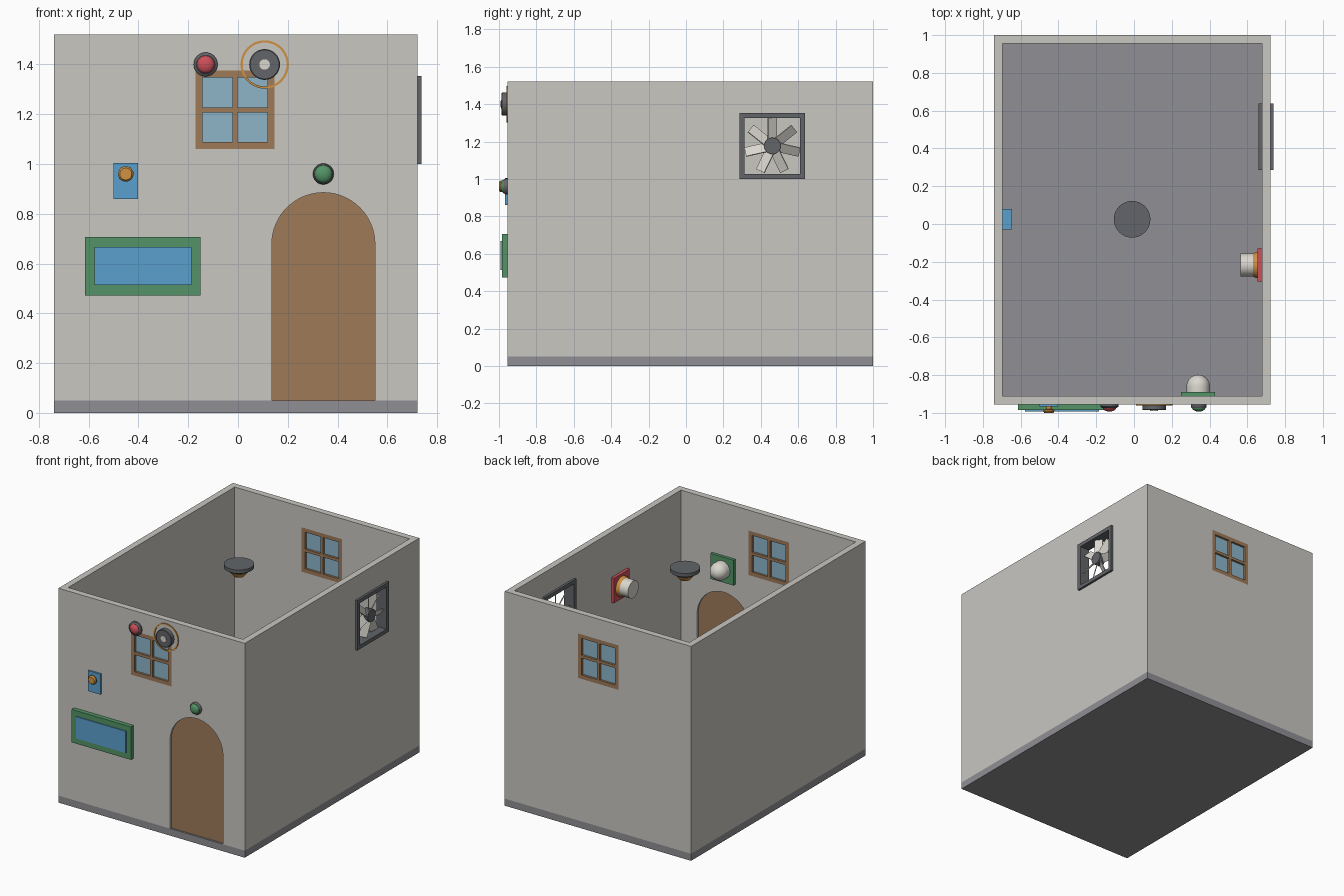
import bpy, bmesh
from math import sin, cos, pi, radians
from mathutils import Matrix, Vector

old = bpy.data.objects.get("Cube")
if old:
    bpy.data.objects.remove(old, do_unlink=True)


def material(name, hex_code):
    def linear(i):
        c = int(hex_code[i:i + 2], 16) / 255
        return c / 12.92 if c <= 0.04045 else ((c + 0.055) / 1.055) ** 2.4
    m = bpy.data.materials.new(name)
    m.use_nodes = True
    col = (linear(0), linear(2), linear(4), 1)
    m.diffuse_color = col
    m.node_tree.nodes["Principled BSDF"].inputs["Base Color"].default_value = col
    return m


WALL = material("wall plaster", "C9C7C1")
FLOOR = material("floor grey", "908F94")
WOOD = material("brown wood", "9F7B59")
GLASS = material("pale glass", "8DB5C9")
BLUE = material("blue", "5BA0CE")
GREEN = material("green", "539467")
RED = material("red", "CC505A")
ORANGE = material("orange", "CF9142")
DARK = material("dark grey", "626569")
LIGHT = material("off white", "DAD7CF")


def finish(name, bm, mat, smooth=False):
    bmesh.ops.recalc_face_normals(bm, faces=bm.faces)
    mesh = bpy.data.meshes.new(name)
    bm.to_mesh(mesh)
    bm.free()
    mesh.materials.append(mat)
    ob = bpy.data.objects.new(name, mesh)
    bpy.context.collection.objects.link(ob)
    bpy.ops.object.select_all(action='DESELECT')
    bpy.context.view_layer.objects.active = ob
    ob.select_set(True)
    if smooth:
        bpy.ops.object.shade_smooth_by_angle(angle=radians(35))
    return ob


def boxes(name, mat, *spans):
    """Each span is (x0, x1, y0, y1, z0, z1)."""
    bm = bmesh.new()
    for s in spans:
        mid = Vector([(s[i] + s[i + 1]) / 2 for i in (0, 2, 4)])
        size = [s[i + 1] - s[i] for i in (0, 2, 4)]
        bmesh.ops.create_cube(bm, size=1, matrix=Matrix.Translation(mid) @ Matrix.Diagonal((*size, 1)))
    return finish(name, bm, mat)


def lathe(name, mat, origin, axis, profile, closed=False, n=32):
    """Revolve (radius, height) points about an axis through origin."""
    bm = bmesh.new()
    rot = Vector(axis).to_track_quat('Z', 'Y')
    rings = []
    for r, h in profile:
        pts = [(r * cos(2 * pi * k / n), r * sin(2 * pi * k / n), h) for k in range(n)]
        rings.append([bm.verts.new(Vector(origin) + rot @ Vector(p)) for p in pts])
    pairs = list(zip(rings, rings[1:]))
    if closed:
        pairs.append((rings[-1], rings[0]))
    else:
        bm.faces.new(rings[0])
        bm.faces.new(rings[-1])
    for a, b in pairs:
        for k in range(n):
            j = (k + 1) % n
            bm.faces.new((a[k], a[j], b[j], b[k]))
    return finish(name, bm, mat, True)


def dome(radius, height, base):
    steps = [radians(a) for a in range(0, 90, 11)] + [radians(89)]
    return [(radius, 0)] + [(radius * cos(a), base + height * sin(a)) for a in steps]


def arch(name, mat, y0, y1):
    """Round-topped slab for the door and its opening."""
    bm = bmesh.new()
    r, cx, spring = 0.207, 0.343, 0.678
    pts = [(cx - r, 0.05), (cx + r, 0.05)]
    pts += [(cx + r * cos(pi * k / 32), spring + r * sin(pi * k / 32)) for k in range(33)]
    face = bm.faces.new([bm.verts.new((x, y0, z)) for x, z in pts])
    out = bmesh.ops.extrude_face_region(bm, geom=[face])
    moved = [v for v in out["geom"] if isinstance(v, bmesh.types.BMVert)]
    bmesh.ops.translate(bm, verts=moved, vec=(0, y1 - y0, 0))
    return finish(name, bm, mat)


# Shell: floor slab and walls with openings
X0, X1, Y0, Y1, TOP, T = -0.74, 0.722, -0.955, 1.0, 1.52, 0.045
boxes("floor", FLOOR, (X0, X1, Y0, Y1, 0, 0.05))
walls = boxes("walls", WALL, (X0, X1, Y0, Y1, 0.05, TOP))
WX0, WX1, WZ0, WZ1 = -0.17, 0.147, 1.06, 1.375
FY0, FY1, FZ0, FZ1 = 0.287, 0.637, 1.0, 1.353
cutters = [
    boxes("room_cutter", WALL, (X0 + T, X1 - T, Y0 + T, Y1 - T, -0.1, 2)),
    boxes("window_cutter", WALL, (WX0, WX1, -2, 2, WZ0, WZ1)),
    boxes("fan_cutter", WALL, (0.5, 1, FY0 + 0.01, FY1 - 0.01, FZ0 + 0.01, FZ1 - 0.01)),
    arch("door_cutter", WALL, -1.2, -0.8),
]
for c in cutters:
    mod = walls.modifiers.new("opening", 'BOOLEAN')
    mod.operation, mod.solver, mod.object = 'DIFFERENCE', 'EXACT', c
    bpy.context.view_layer.objects.active = walls
    bpy.ops.object.modifier_apply(modifier=mod.name)
    bpy.data.objects.remove(c, do_unlink=True)

arch("door", WOOD, Y0 + 0.013, Y0 + T - 0.013)

# Windows, front and back
for side, y in (("front", Y0), ("back", Y1 - T)):
    b, m, cx, cz = 0.028, 0.01, (WX0 + WX1) / 2, (WZ0 + WZ1) / 2
    boxes(side + "_window_frame", WOOD,
          (WX0, WX0 + b, y, y + T, WZ0, WZ1), (WX1 - b, WX1, y, y + T, WZ0, WZ1),
          (WX0 + b, WX1 - b, y, y + T, WZ0, WZ0 + b), (WX0 + b, WX1 - b, y, y + T, WZ1 - b, WZ1),
          (cx - m, cx + m, y, y + T, WZ0 + b, WZ1 - b),
          (WX0 + b, cx - m, y, y + T, cz - m, cz + m), (cx + m, WX1 - b, y, y + T, cz - m, cz + m))
    boxes(side + "_window_glass", GLASS, (WX0 + b, WX1 - b, y + 0.015, y + 0.03, WZ0 + b, WZ1 - b))

# Wall fan
b, fx0, fx1 = 0.027, 0.66, 0.738
boxes("fan_frame", DARK,
      (fx0, fx1, FY0, FY0 + b, FZ0, FZ1), (fx0, fx1, FY1 - b, FY1, FZ0, FZ1),
      (fx0, fx1, FY0 + b, FY1 - b, FZ0, FZ0 + b), (fx0, fx1, FY0 + b, FY1 - b, FZ1 - b, FZ1))
hub = Vector((0.7, (FY0 + FY1) / 2, (FZ0 + FZ1) / 2))
lathe("fan_hub", DARK, hub, (1, 0, 0), [(0.044, -0.025), (0.044, 0.025)])
bm = bmesh.new()
for k in range(7):
    bmesh.ops.create_cube(bm, size=1, matrix=(
        Matrix.Translation(hub) @ Matrix.Rotation(2 * pi * k / 7, 4, 'X')
        @ Matrix.Translation((0, 0, 0.092)) @ Matrix.Rotation(radians(35), 4, 'Z')
        @ Matrix.Diagonal((0.006, 0.058, 0.114, 1))))
finish("fan_blades", bm, LIGHT)

# Front wall: beacon lamps
out = (0, -1, 0)
for name, mat, x, z, r in (("red", RED, -0.13, 1.4, 0.048), ("green", GREEN, 0.343, 0.96, 0.042)):
    lathe(name + "_lamp_base", DARK, (x, Y0, z), out, [(r, 0), (r, 0.012), (0.037, 0.02)])
    lathe(name + "_lamp_dome", mat, (x, Y0, z), out, dome(0.036, 0.022, 0.016))

# Front wall: bell with guard ring
bell = (0.107, Y0, 1.4)
lathe("bell", DARK, bell, out, [(0.062, 0), (0.062, 0.028), (0.058, 0.031)])
lathe("bell_centre", LIGHT, bell, out, [(0.021, 0.02), (0.021, 0.034)])
lathe("bell_ring", ORANGE, bell, out, [(0.088, 0), (0.097, 0), (0.097, 0.006), (0.088, 0.006)], True, 48)

# Front wall: push button box and sign board
boxes("button_box", BLUE, (-0.5, -0.402, Y0 - 0.012, Y0, 0.86, 1.005))
lathe("button", ORANGE, (-0.451, Y0, 0.96), out,
      [(0.015, 0.01), (0.015, 0.025), (0.031, 0.027), (0.031, 0.036), (0.024, 0.045)])
boxes("sign_frame", GREEN, (-0.615, -0.15, Y0 - 0.03, Y0, 0.472, 0.706))
boxes("sign_panel", BLUE, (-0.577, -0.186, Y0 - 0.037, Y0 - 0.029, 0.513, 0.667))

# Inside: green plate with white dome on the front wall
boxes("dome_plate", GREEN, (0.25, 0.43, Y0 + T, -0.89, 0.965, 1.145))
lathe("white_dome", LIGHT, (0.34, -0.89, 1.055), (0, 1, 0), dome(0.062, 0.062, 0.03))

# Inside: red plate with sounder on the right wall
inward = (-1, 0, 0)
base = (X1 - T, -0.217, 1.11)
boxes("sounder_plate", RED, (0.655, X1 - T, -0.305, -0.13, 1.022, 1.198))
lathe("sounder_collar", ORANGE, base, inward, [(0.07, 0.02), (0.07, 0.03), (0.06, 0.048)])
lathe("sounder_body", LIGHT, base, inward, [(0.061, 0.045), (0.061, 0.112)])

# Inside: switch box on the left wall
boxes("switch_box", BLUE, (X0 + T, -0.645, -0.03, 0.08, 0.72, 0.87))

# Ceiling detector
spot = (-0.01, 0.025, 1.515)
lathe("detector_body", DARK, spot, (0, 0, -1), [(0.097, 0), (0.097, 0.025), (0.058, 0.05)])
lathe("detector_head", ORANGE, spot, (0, 0, -1), [(0.058, 0.049), (0.055, 0.06), (0.036, 0.083)])
